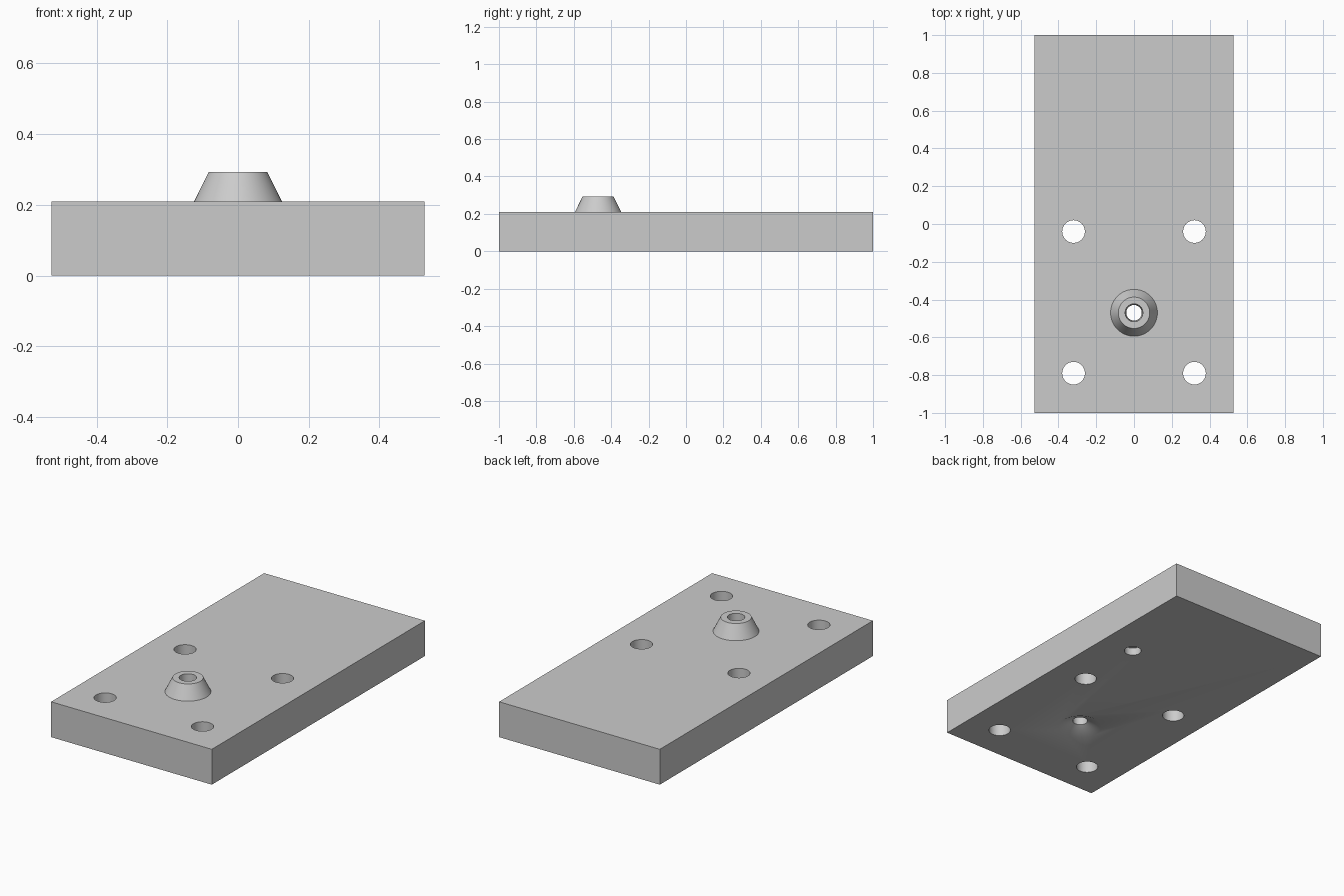
import bpy, bmesh, math

SIDES = 64
PLATE_TOP = 0.21
BOSS_TOP = 0.293
BOSS_Y = -0.47

cube = bpy.data.objects.get("Cube")
if cube:
    bpy.data.objects.remove(cube, do_unlink=True)

grey = bpy.data.materials.new("plain_grey")
grey.use_nodes = True
colour = (0.6, 0.6, 0.6, 1)
grey.diffuse_color = colour
grey.node_tree.nodes["Principled BSDF"].inputs["Base Color"].default_value = colour


def add_object(name, bm):
    mesh = bpy.data.meshes.new(name)
    bm.to_mesh(mesh)
    bm.free()
    mesh.materials.append(grey)
    obj = bpy.data.objects.new(name, mesh)
    bpy.context.collection.objects.link(obj)
    return obj


def turned(name, x, y, profile):
    """Closed solid of revolution from (radius, height) pairs, bottom to top."""
    bm = bmesh.new()
    rings = []
    for r, z in profile:
        angles = [2 * math.pi * i / SIDES for i in range(SIDES)]
        rings.append([bm.verts.new((x + r * math.cos(a), y + r * math.sin(a), z))
                      for a in angles])
    for low, high in zip(rings, rings[1:]):
        for i in range(SIDES):
            j = (i + 1) % SIDES
            bm.faces.new((low[i], low[j], high[j], high[i]))
    bm.faces.new(rings[0][::-1])
    bm.faces.new(rings[-1])
    return add_object(name, bm)


def combine(target, tool, operation):
    bpy.context.view_layer.objects.active = target
    mod = target.modifiers.new(tool.name, 'BOOLEAN')
    mod.operation = operation
    mod.solver = 'EXACT'
    mod.object = tool
    bpy.ops.object.modifier_apply(modifier=mod.name)
    bpy.data.objects.remove(tool, do_unlink=True)


# Rectangular plate
bm = bmesh.new()
bmesh.ops.create_cube(bm, size=1)
bmesh.ops.scale(bm, vec=(1.056, 2, PLATE_TOP), verts=bm.verts)
bmesh.ops.translate(bm, vec=(0, 0, PLATE_TOP / 2), verts=bm.verts)
plate = add_object("mounting_plate", bm)

# Conical boss; it starts inside the plate so the two fuse cleanly
boss = turned("boss", 0, BOSS_Y, [(0.124, PLATE_TOP - 0.05), (0.124, PLATE_TOP), (0.083, BOSS_TOP)])
combine(plate, boss, 'UNION')

# Bore through the boss with a shallow countersink underneath
bore = turned("bore", 0, BOSS_Y, [(0.12, -0.02), (0.12, 0), (0.041, 0.037),
                                  (0.047, BOSS_TOP), (0.047, BOSS_TOP + 0.1)])
combine(plate, bore, 'DIFFERENCE')

# Four through holes around the boss
for x in (-0.32, 0.32):
    for y in (-0.79, -0.04):
        hole = turned("bolt_hole", x, y, [(0.06, -0.1), (0.06, 0.4)])
        combine(plate, hole, 'DIFFERENCE')

# Blind hole in the underside
pocket = turned("blind_hole", 0.32, 0.37, [(0.047, -0.1), (0.047, 0.045)])
combine(plate, pocket, 'DIFFERENCE')

# Smooth round walls, sharp rims
bpy.ops.object.select_all(action='DESELECT')
plate.select_set(True)
bpy.context.view_layer.objects.active = plate
bpy.ops.object.shade_smooth_by_angle(angle=math.radians(30))
